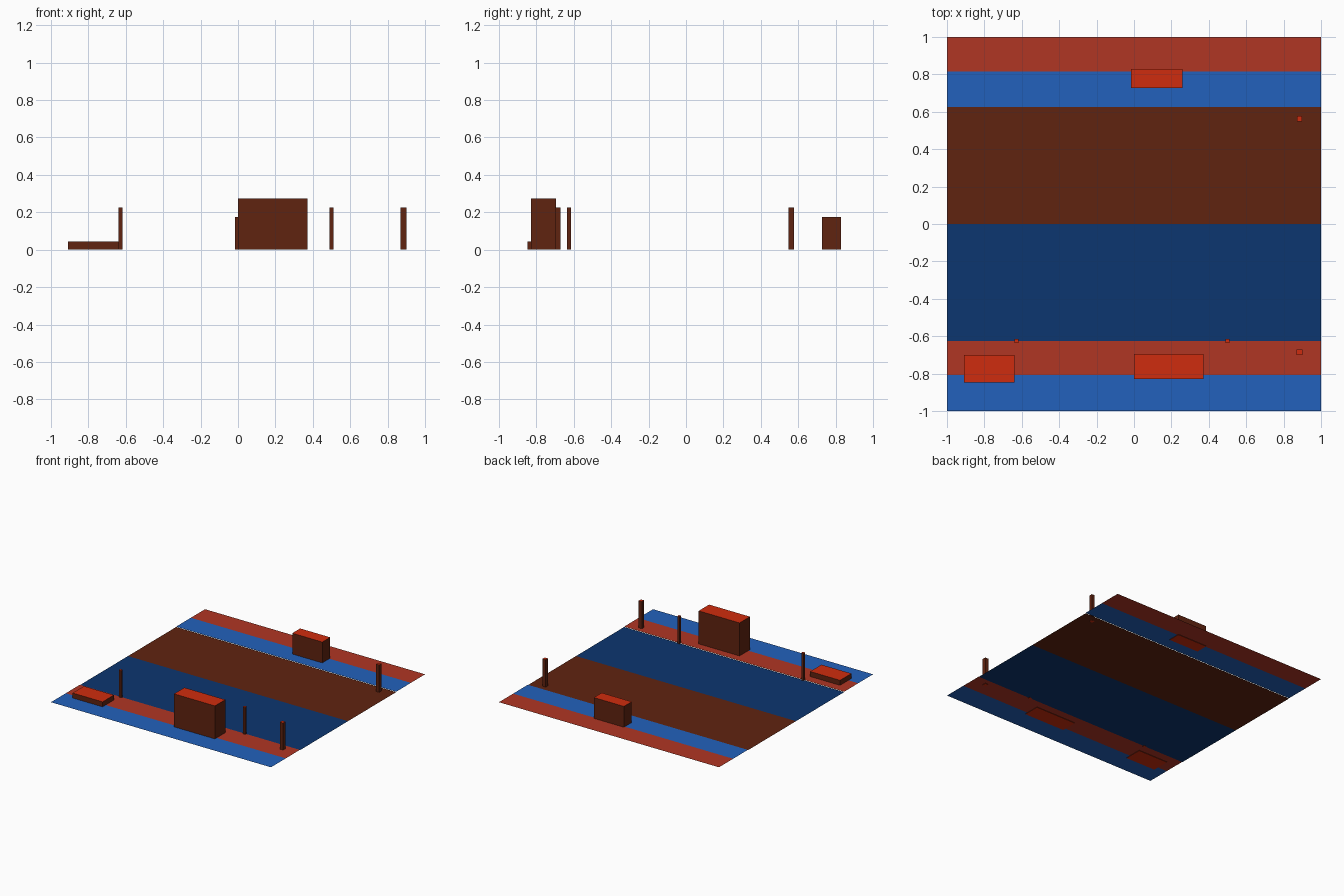
import bpy
import bmesh

if "Cube" in bpy.data.objects:
    bpy.data.objects.remove(bpy.data.objects["Cube"])


def srgb(r, g, b):
    f = lambda c: c / 12.92 if c <= 0.04045 else ((c + 0.055) / 1.055) ** 2.4
    return (f(r / 255), f(g / 255), f(b / 255), 1.0)


def material(name, *rgb):
    m = bpy.data.materials.new(name)
    m.diffuse_color = srgb(*rgb)
    m.use_nodes = True
    m.node_tree.nodes["Principled BSDF"].inputs["Base Color"].default_value = m.diffuse_color
    return m


BRICK = material("brick red", 176, 54, 36)
BLUE = material("bright blue", 34, 97, 188)
NAVY = material("navy blue", 12, 54, 112)
BROWN = material("dark brown", 96, 35, 16)
RED = material("bright red", 207, 44, 14)


def finish(name, bm, mats):
    me = bpy.data.meshes.new(name)
    bm.to_mesh(me)
    bm.free()
    for m in mats:
        me.materials.append(m)
    ob = bpy.data.objects.new(name, me)
    bpy.context.collection.objects.link(ob)
    return ob


def strip(name, y0, y1, z, mat):
    """Single-sided flat ground strip across the full width."""
    bm = bmesh.new()
    bm.faces.new([bm.verts.new(p) for p in
                  ((-1, y0, z), (1, y0, z), (1, y1, z), (-1, y1, z))])
    finish(name, bm, [mat])


def block(name, x0, x1, y0, y1, h):
    """Box standing on the ground: brown sides, red top and bottom."""
    bm = bmesh.new()
    bmesh.ops.create_cube(bm, size=1)
    for v in bm.verts:
        v.co.x = x0 if v.co.x < 0 else x1
        v.co.y = y0 if v.co.y < 0 else y1
        v.co.z = 0 if v.co.z < 0 else h
    bm.normal_update()
    for f in bm.faces:
        f.material_index = 1 if abs(f.normal.z) > 0.5 else 0
    finish(name, bm, [BROWN, RED])


# Road lanes, with the pavements raised very slightly on both sides
ROAD, WALK = 0.001, 0.004
strip("front_lane", -0.625, 0.0, ROAD, NAVY)
strip("back_lane", 0.0, 0.625, ROAD, BROWN)
strip("front_pavement_outer", -1.0, -0.808, WALK, BLUE)
strip("front_pavement_inner", -0.808, -0.625, WALK, BRICK)
strip("back_pavement_inner", 0.625, 0.816, WALK, BLUE)
strip("back_pavement_outer", 0.816, 1.0, WALK, BRICK)

# Blocks on the pavements
block("low_bench", -0.91, -0.638, -0.847, -0.70, 0.045)
block("tall_shelter", 0.0, 0.371, -0.83, -0.695, 0.275)
block("back_cabinet", -0.015, 0.258, 0.726, 0.828, 0.175)

# Square posts: centre x, centre y, width
for i, (x, y, w) in enumerate([(-0.628, -0.625, 0.021), (0.499, -0.625, 0.021),
                               (0.885, -0.685, 0.03), (0.885, 0.563, 0.028)]):
    block(f"post_{i + 1}", x - w / 2, x + w / 2, y - w / 2, y + w / 2, 0.226)
